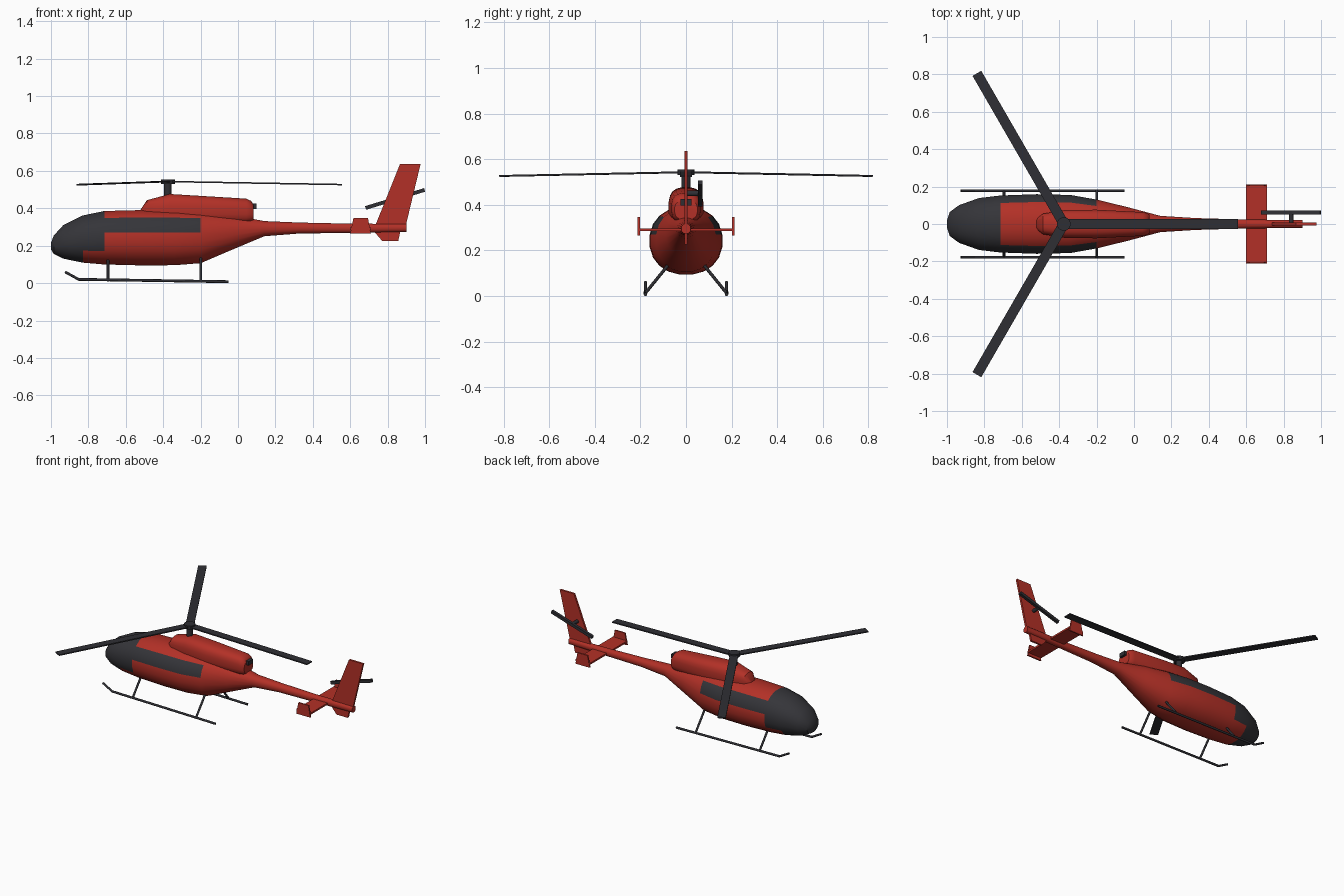
import bpy, bmesh, math
from mathutils import Vector

if "Cube" in bpy.data.objects:
    bpy.data.objects.remove(bpy.data.objects["Cube"])


def material(name, rgb):
    m = bpy.data.materials.new(name)
    m.diffuse_color = (*rgb, 1)
    m.use_nodes = True
    m.node_tree.nodes["Principled BSDF"].inputs["Base Color"].default_value = m.diffuse_color
    return m


RED = material("red paint", (0.45, 0.03, 0.02))
GLASS = material("dark glass", (0.035, 0.035, 0.041))
METAL = material("dark metal", (0.028, 0.028, 0.034))


def finish(name, bm, mats, smooth=35):
    bmesh.ops.recalc_face_normals(bm, faces=bm.faces)
    me = bpy.data.meshes.new(name)
    bm.to_mesh(me)
    bm.free()
    ob = bpy.data.objects.new(name, me)
    bpy.context.collection.objects.link(ob)
    for m in mats:
        me.materials.append(m)
    if smooth:
        bpy.ops.object.select_all(action='DESELECT')
        ob.select_set(True)
        bpy.context.view_layer.objects.active = ob
        bpy.ops.object.shade_smooth_by_angle(angle=math.radians(smooth))
    return ob


def loft(name, sections, n, power, mats, rule=None, smooth=35):
    """Skin rounded cross-sections (x, z bottom, z top, half width) along x."""
    bm = bmesh.new()
    rings = []
    for x, zb, zt, hw in sections:
        ring = []
        for k in range(n):
            a = 2 * math.pi * (k + 0.5) / n
            c, s = math.cos(a), math.sin(a)
            y = hw * math.copysign(abs(c) ** (2 / power), c)
            z = (zb + zt) / 2 + (zt - zb) / 2 * math.copysign(abs(s) ** (2 / power), s)
            ring.append(bm.verts.new((x, y, z)))
        rings.append(ring)
    for i in range(len(rings) - 1):
        mid_x = (sections[i][0] + sections[i + 1][0]) / 2
        for k in range(n):
            j = (k + 1) % n
            f = bm.faces.new((rings[i][k], rings[i][j], rings[i + 1][j], rings[i + 1][k]))
            if rule:
                f.material_index = rule(mid_x, math.sin(2 * math.pi * (k + 1) / n))
    bm.faces.new(rings[0]).material_index = 1 if rule else 0
    bm.faces.new(rings[-1])
    return finish(name, bm, mats, smooth)


def plate(name, outline, y, thick, mat):
    """Extrude an (x, z) outline across y, centred on y."""
    bm = bmesh.new()
    sides = [[bm.verts.new((x, y + s * thick / 2, z)) for x, z in outline] for s in (-1, 1)]
    for side in sides:
        bm.faces.new(side)
    for k in range(len(outline)):
        j = (k + 1) % len(outline)
        bm.faces.new((sides[0][k], sides[0][j], sides[1][j], sides[1][k]))
    return finish(name, bm, [mat], 0)


def rod(name, a, b, r, mat, n=12):
    a, b = Vector(a), Vector(b)
    bm = bmesh.new()
    bmesh.ops.create_cone(bm, cap_ends=True, segments=n, radius1=r, radius2=r, depth=(b - a).length)
    rot = (b - a).to_track_quat('Z', 'Y').to_matrix()
    for v in bm.verts:
        v.co = rot @ v.co + (a + b) / 2
    return finish(name, bm, [mat])


def box(name, lo, hi, mat):
    return plate(name, [(lo[0], lo[2]), (hi[0], lo[2]), (hi[0], hi[2]), (lo[0], hi[2])],
                 (lo[1] + hi[1]) / 2, hi[1] - lo[1], mat)


# Fuselage and tail boom, with canopy and side windows picked by position
def glazing(x, s):
    if x < -0.83:
        return 1
    if x < -0.715:
        return int(s > -0.45)
    return int(x < -0.2 and 0.2 < s < 0.65)


loft("fuselage", [
    (-1.0, 0.18, 0.215, 0.02), (-0.985, 0.155, 0.255, 0.065), (-0.935, 0.13, 0.31, 0.102),
    (-0.83, 0.108, 0.363, 0.14), (-0.715, 0.098, 0.387, 0.154), (-0.52, 0.093, 0.392, 0.161),
    (-0.34, 0.094, 0.39, 0.157), (-0.2, 0.105, 0.385, 0.132), (-0.03, 0.178, 0.365, 0.09),
    (0.14, 0.25, 0.332, 0.044), (0.33, 0.265, 0.324, 0.032), (0.6, 0.268, 0.318, 0.024),
    (0.9, 0.273, 0.317, 0.021)], 20, 2.2, [RED, GLASS], glazing)

# Engine cowling and exhaust
loft("engine_cowling", [
    (-0.52, 0.34, 0.395, 0.03), (-0.487, 0.33, 0.444, 0.055), (-0.364, 0.31, 0.477, 0.076),
    (-0.2, 0.31, 0.467, 0.077), (0.045, 0.32, 0.452, 0.064), (0.07, 0.325, 0.44, 0.059),
    (0.083, 0.335, 0.42, 0.05)], 20, 2.8, [RED])
box("exhaust", (0.06, -0.025, 0.397), (0.1, 0.025, 0.425), METAL)

# Main rotor: mast, hub and three drooping blades
HUB = Vector((-0.375, 0, 0.543))
rod("rotor_mast", (HUB.x, 0, 0.44), (HUB.x, 0, 0.54), 0.02, METAL)
rod("rotor_hub", (HUB.x, 0, 0.53), (HUB.x, 0, 0.555), 0.037, METAL)
for i in range(3):
    blade = box(f"rotor_blade_{i + 1}", (0, -0.027, -0.004), (0.93, 0.027, 0.004), METAL)
    blade.location = HUB
    blade.rotation_euler = (0, math.radians(1.0), i * math.tau / 3)

# Tail fin, lower fin and stabiliser with end plates
plate("tail_fin", [(0.727, 0.29), (0.866, 0.636), (0.976, 0.636), (0.893, 0.29)], 0, 0.014, RED)
plate("lower_fin", [(0.72, 0.285), (0.77, 0.226), (0.857, 0.226), (0.87, 0.285)], 0, 0.014, RED)
box("stabiliser", (0.6, -0.21, 0.285), (0.71, 0.21, 0.297), RED)
for side in (-1, 1):
    plate("stabiliser_end_plate", [(0.6, 0.266), (0.71, 0.266), (0.695, 0.347), (0.617, 0.347)],
          side * 0.207, 0.01, RED)

# Tail rotor
rod("tail_rotor_shaft", (0.84, 0, 0.45), (0.84, 0.07, 0.45), 0.012, METAL)
tail_blade = box("tail_rotor_blade", (-0.165, -0.01, -0.01), (0.165, 0.01, 0.01), METAL)
tail_blade.location = (0.84, 0.062, 0.45)
tail_blade.rotation_euler = (0, math.radians(-17), 0)

# Landing skids: rail, upturned toe and two struts on each side
for side, label in ((-1, "left"), (1, "right")):
    y = side * 0.178
    rod(f"{label}_skid_rail", (-0.852, y, 0.02), (-0.05, y, 0.0075), 0.0075, METAL)
    rod(f"{label}_skid_toe", (-0.85, y, 0.019), (-0.925, y, 0.06), 0.007, METAL)
    for x, end in ((-0.695, "front"), (-0.2, "rear")):
        rod(f"{label}_{end}_strut", (x, y, 0.013), (x, side * 0.075, 0.14), 0.007, METAL)
